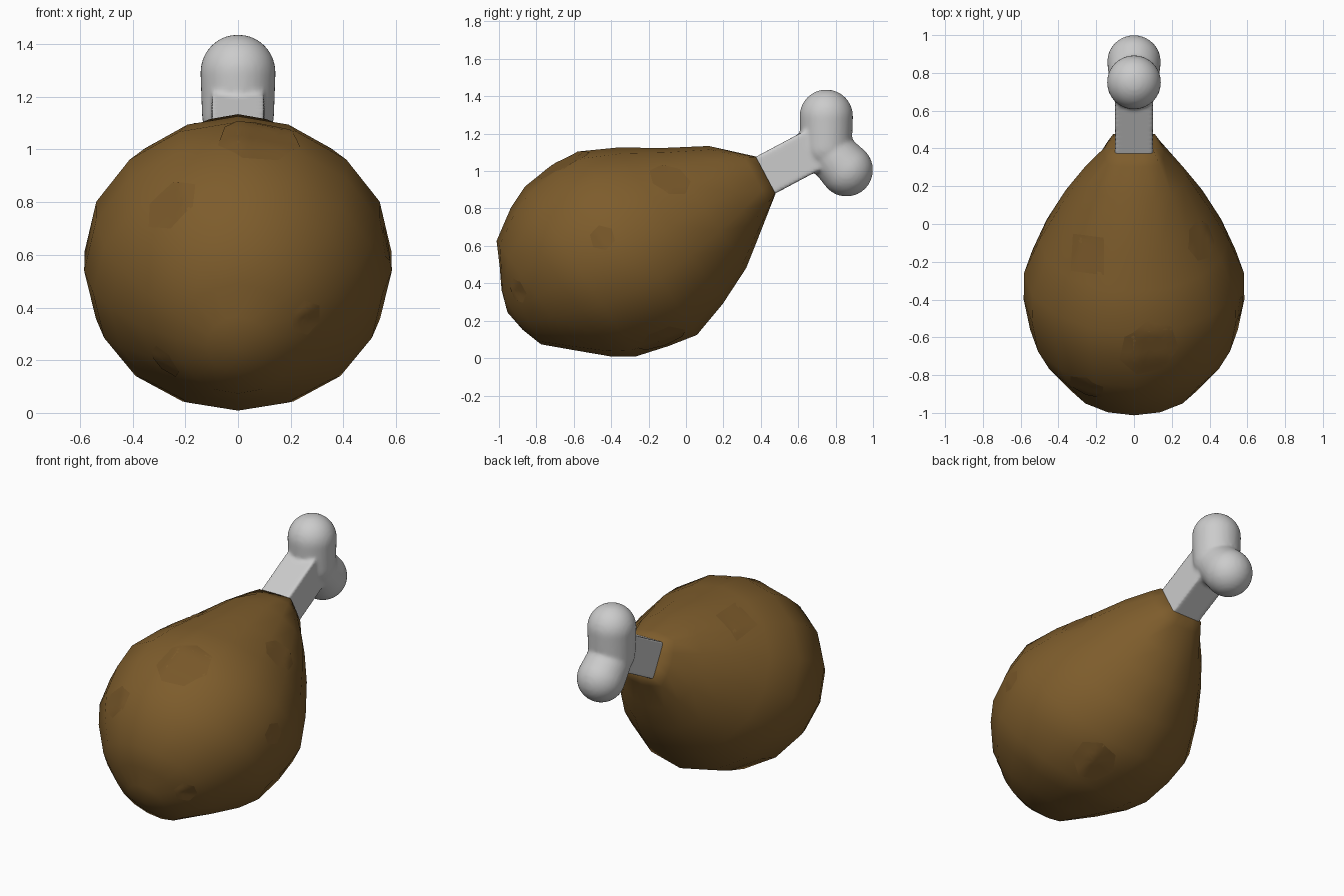
import bpy, bmesh, math
from mathutils import Vector
from mathutils.bvhtree import BVHTree

if "Cube" in bpy.data.objects:
    bpy.data.objects.remove(bpy.data.objects["Cube"])

TILT = math.radians(28)
C, S = math.cos(TILT), math.sin(TILT)


def place(x, s, t):
    """Leg space (sideways, across, along the bone axis) to world."""
    s += 0.664
    return Vector((x, C * t - S * s, S * t + C * s))


def material(name, rgb):
    m = bpy.data.materials.new(name)
    m.diffuse_color = (*rgb, 1)
    m.use_nodes = True
    m.node_tree.nodes["Principled BSDF"].inputs["Base Color"].default_value = m.diffuse_color
    return m


def finish(bm, name, mat=None):
    bmesh.ops.recalc_face_normals(bm, faces=bm.faces[:])
    for f in bm.faces:
        f.smooth = True
    me = bpy.data.meshes.new(name)
    bm.to_mesh(me)
    ob = bpy.data.objects.new(name, me)
    bpy.context.collection.objects.link(ob)
    if mat:
        me.materials.append(mat)
    return ob


# Meat: 16-sided pear profile (along axis, radius, squareness), rings leaning
PROFILE = [(-.70, .12, 0), (-.65, .235, 0), (-.55, .365, 0), (-.40, .485, 0),
           (-.28, .55, 0), (-.10, .584, 0), (.06, .582, 0), (.26, .50, 0),
           (.46, .39, 0), (.64, .28, 0), (.78, .16, .5), (.835, .113, .9)]
SIDES = 16


def skin_point(t, r, square, a):
    x, s = math.sin(a), math.cos(a)
    r *= 1 + square * (1 / max(abs(x), abs(s)) - 1)
    flat = .965 if s < 0 and -.6 < t < 0 else 1
    lean = .05 * s if -.6 < t < .5 else 0
    return place(r * x, r * s * flat, t - lean)


bm = bmesh.new()
rings = [[bm.verts.new(skin_point(t, r, q, 2 * math.pi * i / SIDES))
          for i in range(SIDES)] for t, r, q in PROFILE]
for a, b in zip(rings, rings[1:]):
    for i in range(SIDES):
        j = (i + 1) % SIDES
        bm.faces.new((a[i], a[j], b[j], b[i]))
for ring, t in ((rings[0], -.728), (rings[-1], .825)):
    tip = bm.verts.new(place(0, 0, t))
    for i in range(SIDES):
        bm.faces.new((ring[i], ring[(i + 1) % SIDES], tip))
finish(bm, "meat", material("roast_brown", (.207, .108, .025)))
tree = BVHTree.FromBMesh(bm)
bm.free()

# Darker roasted patches lying on the skin: centre, two half sizes, sides
dark = material("roast_dark", (.185, .095, .022))
PATCHES = [((.08, -.66, 1.04), .17, .15, 7), ((-.28, -.9, .81), .12, .09, 6),
           ((.26, -.9, .36), .07, .07, 6), ((.6, -.45, .65), .07, .07, 6),
           ((.38, -.08, .98), .10, .12, 7), ((-.25, -.16, 1.06), .13, .15, 4),
           ((.2, -.12, .08), .14, .13, 7), ((-.27, -.75, .2), .08, .06, 6)]
for k, (centre, w, h, sides) in enumerate(PATCHES):
    loc, n, _, _ = tree.find_nearest(Vector(centre))
    u = n.orthogonal().normalized()
    v = n.cross(u)
    corners = [u * w * math.cos(2 * math.pi * i / sides) +
               v * h * math.sin(2 * math.pi * i / sides) for i in range(sides)]
    outline = [corners[i].lerp(corners[(i + 1) % sides], f)
               for i in range(sides) for f in (0, .33, .67)]
    bm = bmesh.new()

    def on_skin(p):
        hit, normal, _, _ = tree.ray_cast(loc + p + n * .3, -n)
        if hit is None:
            hit, normal, _, _ = tree.find_nearest(loc + p)
        return bm.verts.new(hit + n * .003)

    mid = on_skin(Vector())
    loops = [[on_skin(p * f) for p in outline] for f in (.25, .5, .75, 1)]
    m = len(outline)
    for i in range(m):
        j = (i + 1) % m
        bm.faces.new((mid, loops[0][i], loops[0][j]))
        for a, b in zip(loops, loops[1:]):
            bm.faces.new((a[i], b[i], b[j], a[j]))
    finish(bm, f"roasted_patch_{k + 1}", dark)
    bm.free()

# Bone: square shaft and two tapered rounded lobes, fused together
bm = bmesh.new()
shaft = [bm.verts.new(place(x, s, t)) for x in (-.1, .1)
         for s in (-.111, .111) for t in (.6, 1.14)]
bmesh.ops.convex_hull(bm, input=shaft)
LOBES = [((.75, 1.293), .143, (.75, 1.13), .137),
         ((.858, 1.006), .142, (.75, 1.12), .128)]
for end, r1, root, r2 in LOBES:
    pts = []
    for (y, z), r in ((end, r1), (root, r2)):
        for i in range(1, 20):
            p = math.pi * i / 20
            for j in range(32):
                a = math.pi * j / 16
                pts.append(bm.verts.new((r * math.sin(p) * math.cos(a),
                                         y + r * math.sin(p) * math.sin(a),
                                         z + r * math.cos(p))))
    bmesh.ops.convex_hull(bm, input=pts)
loose = [p for p in bm.verts if not p.link_faces]
bmesh.ops.delete(bm, geom=loose, context='VERTS')
bone = finish(bm, "bone")
bm.free()
remesh = bone.modifiers.new("fuse", 'REMESH')
remesh.mode = 'VOXEL'
remesh.voxel_size = .012
remesh.use_smooth_shade = True
soft = bone.modifiers.new("soften", 'SMOOTH')
soft.factor = .5
soft.iterations = 4
